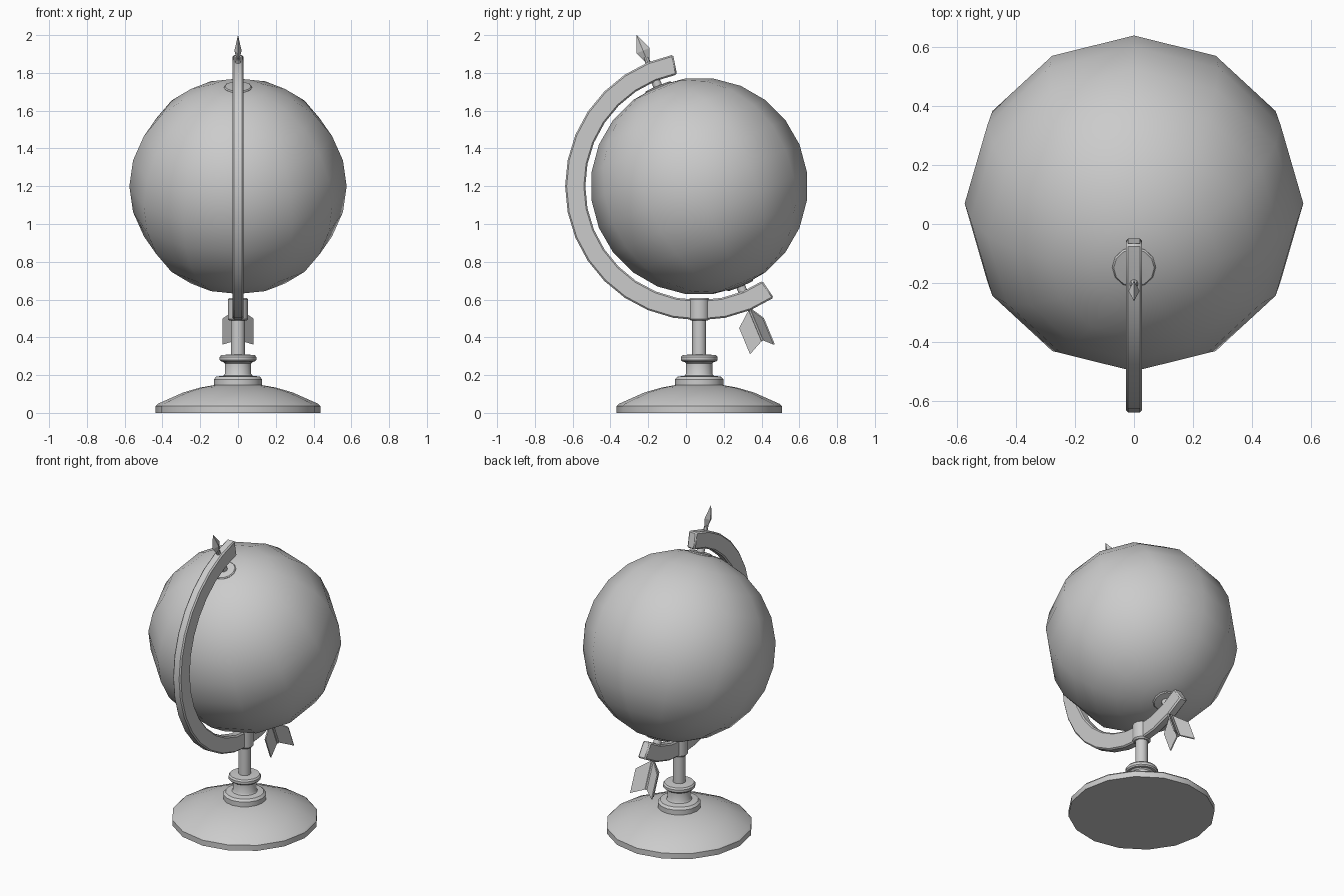
import bpy, bmesh
from math import sin, cos, pi, radians
from mathutils import Matrix

if "Cube" in bpy.data.objects:
    bpy.data.objects.remove(bpy.data.objects["Cube"])

CENTRE = Matrix.Translation((0, 0.07, 1.2))
AXIS = CENTRE @ Matrix.Rotation(radians(22.5), 4, 'X')   # tilted globe axis
STAND = Matrix.Translation((0, 0.07, 0))


def finish(bm, name, matrix, angle=35, bevel=0):
    bmesh.ops.remove_doubles(bm, verts=bm.verts, dist=1e-5)
    bmesh.ops.recalc_face_normals(bm, faces=bm.faces)
    mesh = bpy.data.meshes.new(name)
    bm.to_mesh(mesh)
    bm.free()
    ob = bpy.data.objects.new(name, mesh)
    bpy.context.collection.objects.link(ob)
    ob.matrix_world = matrix
    bpy.ops.object.select_all(action='DESELECT')
    ob.select_set(True)
    bpy.context.view_layer.objects.active = ob
    bpy.ops.object.shade_smooth_by_angle(angle=radians(angle))
    if bevel:
        mod = ob.modifiers.new("soft_edges", 'BEVEL')
        mod.width, mod.segments, mod.limit_method = bevel, 1, 'ANGLE'
    return ob


def lathe(name, profile, sides, matrix, angle=35):
    bm = bmesh.new()
    verts = [bm.verts.new((r, 0, z)) for r, z in profile]
    edges = [bm.edges.new(p) for p in zip(verts, verts[1:])]
    bmesh.ops.spin(bm, geom=verts + edges, axis=(0, 0, 1), cent=(0, 0, 0),
                   angle=2 * pi, steps=sides, use_merge=True)
    return finish(bm, name, matrix, angle)


def plate(name, outline, half, matrix, bevel=0):
    """Flat (y, z) outline given thickness along x."""
    bm = bmesh.new()
    face = bm.faces.new([bm.verts.new((-half, y, z)) for y, z in outline])
    ext = bmesh.ops.extrude_face_region(bm, geom=[face])
    new = [v for v in ext['geom'] if isinstance(v, bmesh.types.BMVert)]
    bmesh.ops.translate(bm, verts=new, vec=(2 * half, 0, 0))
    return finish(bm, name, matrix, 30, bevel)


# globe
bm = bmesh.new()
bmesh.ops.create_uvsphere(bm, u_segments=12, v_segments=12, radius=0.575)
finish(bm, "globe", AXIS, 60)

# turned base and stem
lathe("base", [(0, 0), (0.437, 0), (0.437, 0.036), (0.425, 0.048), (0.29, 0.108),
               (0.2, 0.134), (0.11, 0.15), (0, 0.15)], 16, STAND)
lathe("stem", [(0, 0.14), (0.128, 0.14), (0.128, 0.178), (0.115, 0.192), (0.076, 0.197),
               (0.07, 0.207), (0.07, 0.262), (0.078, 0.27), (0.09, 0.272), (0.097, 0.28),
               (0.097, 0.296), (0.089, 0.306), (0.037, 0.31), (0.037, 0.5), (0, 0.5)],
      16, STAND)
lathe("arm_socket", [(0, 0.488), (0.045, 0.488), (0.054, 0.498), (0.054, 0.6),
                     (0.048, 0.608), (0, 0.608)], 16, STAND)

# curved arm
angles = [radians(101.25 + 11.25 * i) for i in range(19)]
arc = [(0.71 * cos(a), 0.71 * sin(a)) for a in angles]
arc += [(0.603 * cos(a), 0.603 * sin(a)) for a in reversed(angles)]
plate("curved_arm", arc, 0.028, CENTRE, 0.008)

# pivots at both poles
for label, flip in (("top", 0), ("bottom", pi)):
    lathe(label + "_pivot", [(0, 0.54), (0.074, 0.54), (0.074, 0.567), (0.069, 0.573),
                             (0.024, 0.575), (0.024, 0.62), (0, 0.62)],
          12, AXIS @ Matrix.Rotation(flip, 4, 'X'))

# arrow shaft ends, head and fletching along the axis
lathe("arrow_shaft_top", [(0, 0.68), (0.016, 0.68), (0.012, 0.74), (0, 0.74)], 8, AXIS)
lathe("arrow_shaft_bottom", [(0, -0.885), (0.012, -0.885), (0.012, -0.68), (0, -0.68)], 8, AXIS)
lathe("arrow_head", [(0, 0.715), (0.012, 0.718), (0.038, 0.777), (0, 0.867)], 4,
      AXIS @ Matrix.Diagonal((0.5, 1, 1, 1)), 20)
fin = [(0, -0.705), (-0.014, -0.71), (-0.092, -0.775), (-0.092, -0.925), (0, -0.88)]
for i in range(3):
    plate(f"arrow_fin_{i + 1}", fin, 0.004, AXIS @ Matrix.Rotation(i * 2 * pi / 3, 4, 'Z'))
